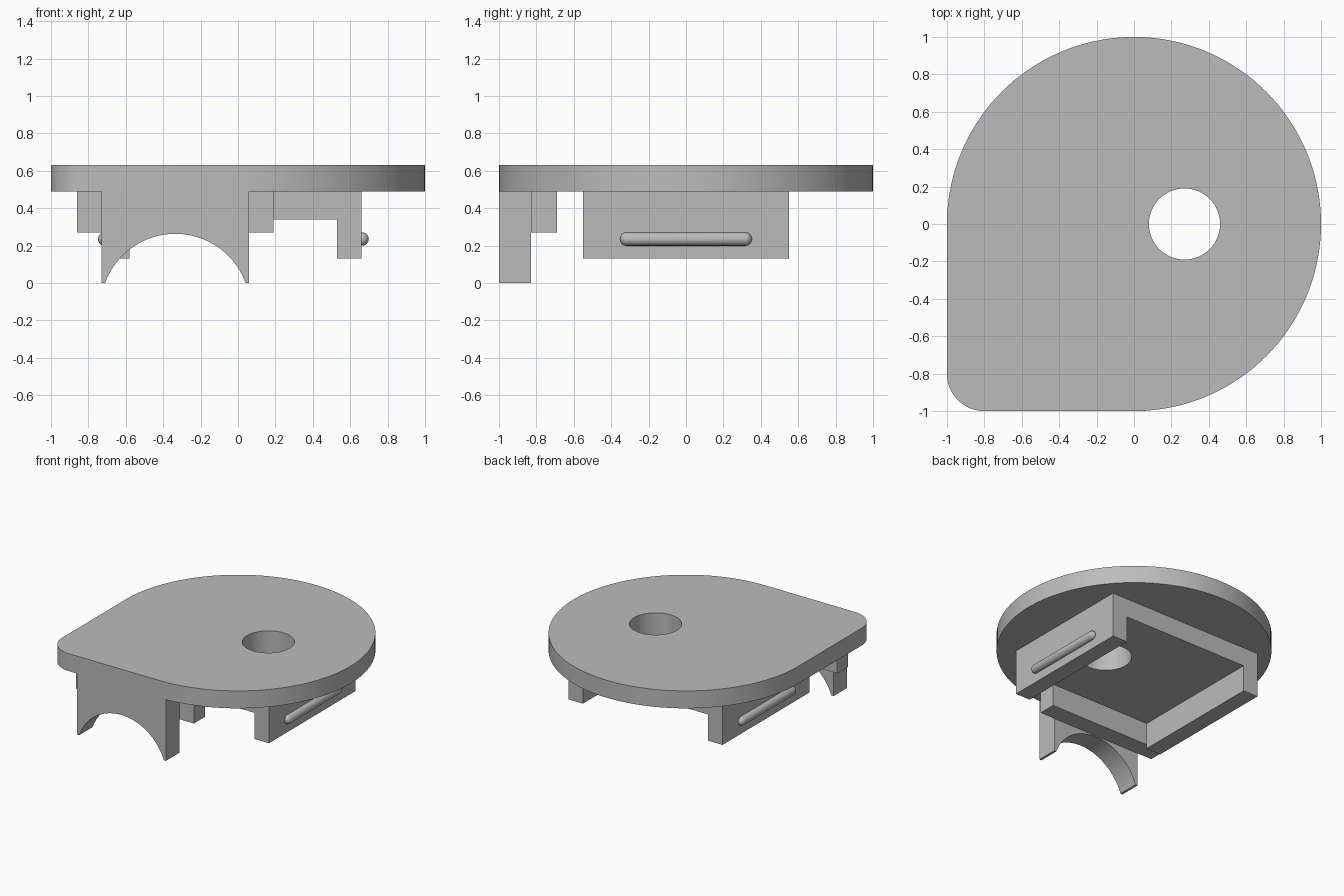
import bpy
import bmesh
from math import asin, cos, pi, sin
from mathutils import Matrix

cube = bpy.data.objects.get("Cube")
if cube:
    bpy.data.objects.remove(cube, do_unlink=True)

grey = bpy.data.materials.new("plain grey")
grey.use_nodes = True
grey.diffuse_color = (0.5, 0.5, 0.5, 1)
grey.node_tree.nodes["Principled BSDF"].inputs["Base Color"].default_value = grey.diffuse_color

PLATE_TOP, PLATE_BASE = 0.63, 0.49


def finish(name, bm):
    """Turn a bmesh into a grey object with sharp edges kept."""
    bmesh.ops.recalc_face_normals(bm, faces=bm.faces)
    mesh = bpy.data.meshes.new(name)
    bm.to_mesh(mesh)
    bm.free()
    mesh.materials.append(grey)
    obj = bpy.data.objects.new(name, mesh)
    bpy.context.collection.objects.link(obj)
    return obj


def arc(cx, cy, r, start, end, steps):
    angles = [start + (end - start) * i / steps for i in range(steps + 1)]
    return [(cx + r * cos(a), cy + r * sin(a)) for a in angles]


def prism(name, outline, low, high, axis="z"):
    """Extrude an outline along z, or an x-z outline along y."""
    def place(u, v, w):
        return (u, v, w) if axis == "z" else (u, w, v)

    bm = bmesh.new()
    face = bm.faces.new([bm.verts.new(place(u, v, low)) for u, v in outline])
    grown = bmesh.ops.extrude_face_region(bm, geom=[face])["geom"]
    moved = [g for g in grown if isinstance(g, bmesh.types.BMVert)]
    bmesh.ops.translate(bm, verts=moved, vec=place(0, 0, high - low))
    return finish(name, bm)


def rectangle(x0, x1, y0, y1):
    return [(x0, y0), (x1, y0), (x1, y1), (x0, y1)]


def select_only(obj):
    bpy.ops.object.select_all(action="DESELECT")
    obj.select_set(True)
    bpy.context.view_layer.objects.active = obj


# Round top plate with one filleted corner
outline = arc(0, 0, 1, -pi / 2, pi, 108) + arc(-0.8, -0.8, 0.2, pi, 1.5 * pi, 20)
plate = prism("top_plate", outline, PLATE_BASE, PLATE_TOP)

# Channel under the plate: slab with a wall down each side
left, right, wall, foot, floor = -0.71, 0.66, 0.13, 0.13, 0.34
channel = prism("channel", [
    (left, PLATE_BASE), (left, foot), (left + wall, foot), (left + wall, floor),
    (right - wall, floor), (right - wall, foot), (right, foot), (right, PLATE_BASE),
], -0.55, 0.55, "y")

# Front bracket with an arched cutout
cx, cz, radius = -0.335, -0.137, 0.4
tip = asin(-cz / radius)
arch = arc(cx, cz, radius, pi - tip, tip, 48)
bracket = prism("front_bracket", [(-0.73, PLATE_BASE), (-0.73, 0)] + arch
                + [(0.06, 0), (0.06, PLATE_BASE)], -1, -0.83, "y")

# Crossbar behind the bracket
crossbar = prism("crossbar", rectangle(-0.86, 0.19, -0.83, -0.69), 0.27, PLATE_BASE)

# Round-ended grip ridge on each channel wall
ridges = []
for name, x in (("left_ridge", right + 0.003), ("right_ridge", left - 0.003)):
    bm = bmesh.new()
    bmesh.ops.create_uvsphere(bm, u_segments=32, v_segments=17, radius=0.036)
    for v in bm.verts:
        v.co.z += 0.316 if v.co.z > 0 else -0.316
    bmesh.ops.rotate(bm, verts=bm.verts, matrix=Matrix.Rotation(pi / 2, 3, "X"))
    bmesh.ops.translate(bm, verts=bm.verts, vec=(x, 0, 0.235))
    ridges.append(finish(name, bm))

# Through hole in the plate and channel
cutter = prism("hole_cutter", arc(0.27, 0, 0.19, 0, 2 * pi, 64)[:-1], 0.2, 0.8)
cutter.hide_render = True
for obj in (plate, channel):
    mod = obj.modifiers.new("hole", "BOOLEAN")
    mod.operation, mod.solver, mod.object = "DIFFERENCE", "EXACT", cutter
    select_only(obj)
    bpy.ops.object.modifier_apply(modifier=mod.name)
bpy.data.objects.remove(cutter, do_unlink=True)

# Smooth the curved surfaces, keeping edges crisp
for obj in [plate, channel, bracket, crossbar] + ridges:
    select_only(obj)
    bpy.ops.object.shade_smooth_by_angle(angle=pi / 6)
